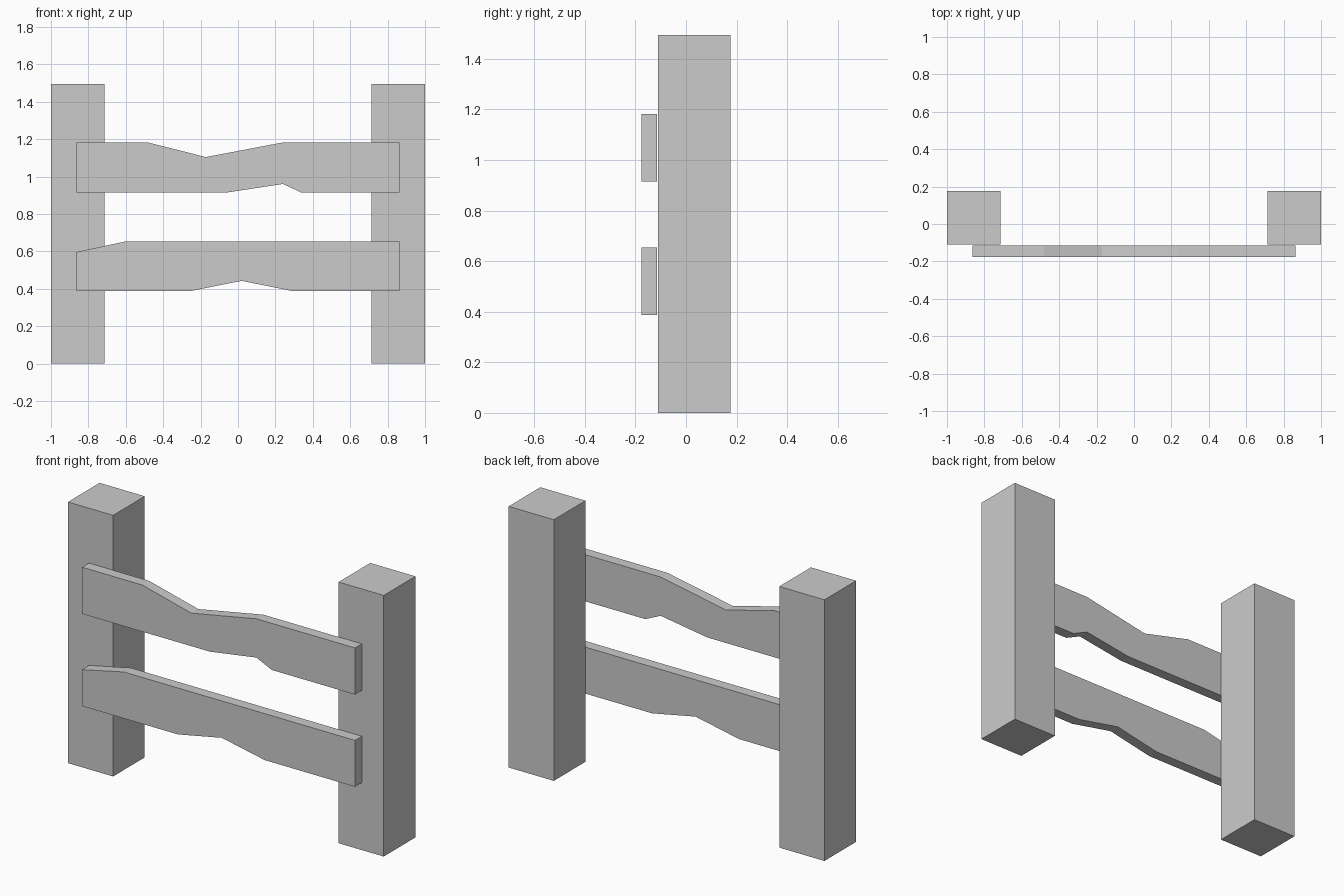
import bpy, bmesh

if "Cube" in bpy.data.objects:
    bpy.data.objects.remove(bpy.data.objects["Cube"])


def extrude_profile(name, profile, y0, y1):
    """Extrude an (x, z) outline from y0 back to y1."""
    bm = bmesh.new()
    face = bm.faces.new([bm.verts.new((x, y0, z)) for x, z in profile])
    ext = bmesh.ops.extrude_face_region(bm, geom=[face])
    moved = [g for g in ext["geom"] if isinstance(g, bmesh.types.BMVert)]
    bmesh.ops.translate(bm, vec=(0, y1 - y0, 0), verts=moved)
    bmesh.ops.recalc_face_normals(bm, faces=bm.faces)
    mesh = bpy.data.meshes.new(name)
    bm.to_mesh(mesh)
    bm.free()
    obj = bpy.data.objects.new(name, mesh)
    bpy.context.collection.objects.link(obj)
    return obj


# Square posts, mirrored left and right
for name, side in (("left_post", -1), ("right_post", 1)):
    a, b = side * 0.714, side * 1.0
    extrude_profile(name, [(a, 0), (b, 0), (b, 1.495), (a, 1.495)], -0.11, 0.176)

# Worn planks: bottom edge left to right, then top edge right to left
upper = [(-0.864, 0.916), (-0.055, 0.916), (0.24, 0.961), (0.337, 0.916), (0.864, 0.916),
         (0.864, 1.183), (0.24, 1.183), (-0.172, 1.105), (-0.482, 1.183), (-0.864, 1.183)]
lower = [(-0.864, 0.388), (-0.257, 0.388), (0.02, 0.443), (0.294, 0.388), (0.864, 0.388),
         (0.864, 0.654), (-0.6, 0.654), (-0.864, 0.597)]
for name, profile in (("upper_rail", upper), ("lower_rail", lower)):
    extrude_profile(name, profile, -0.176, -0.114)
